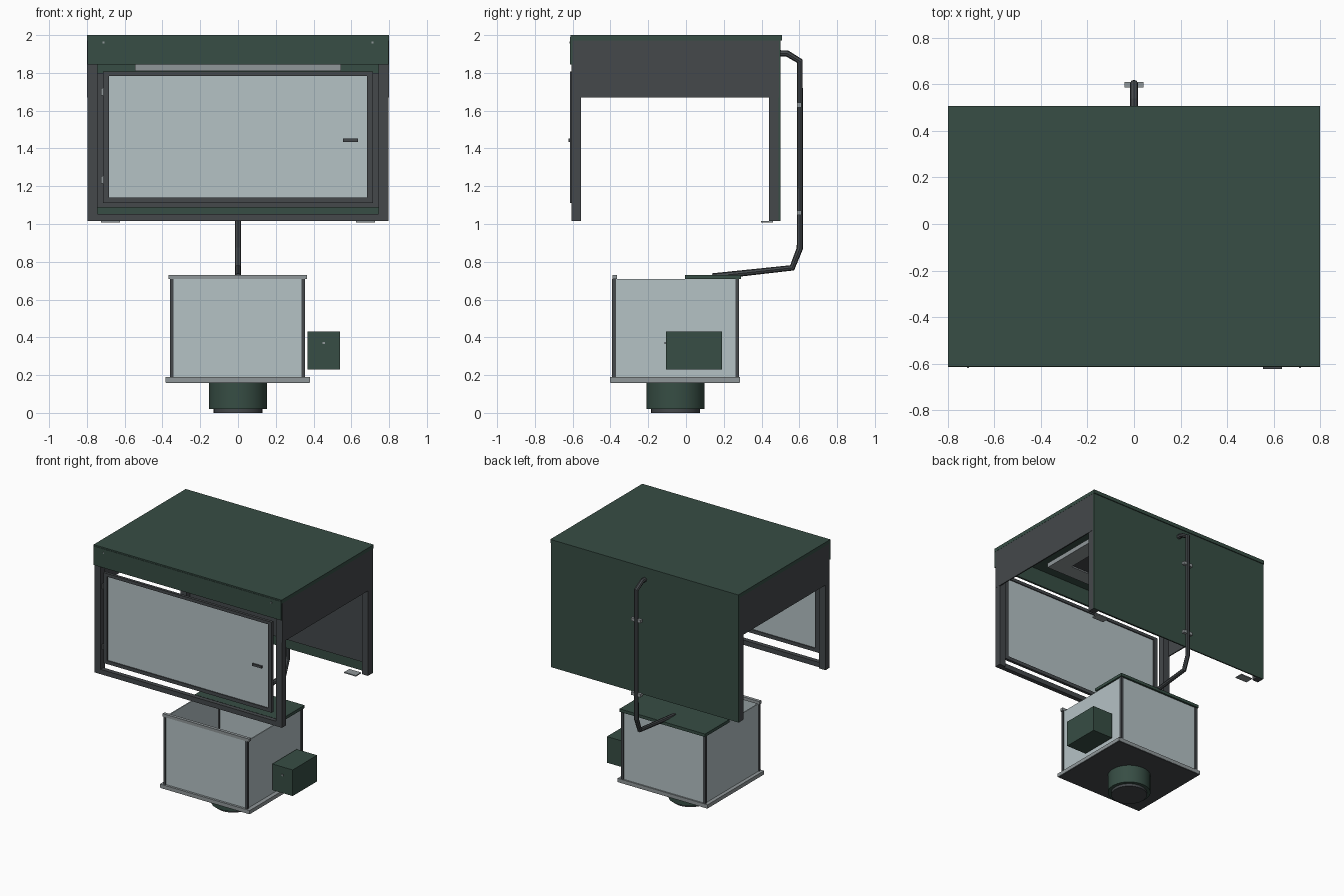
import bpy, bmesh
from mathutils import Vector

if "Cube" in bpy.data.objects:
    bpy.data.objects.remove(bpy.data.objects["Cube"])


def mat(name, rgb):
    m = bpy.data.materials.new(name)
    m.diffuse_color = (*rgb, 1)
    m.use_nodes = True
    m.node_tree.nodes["Principled BSDF"].inputs["Base Color"].default_value = m.diffuse_color
    return m


GREEN = mat("green_paint", (0.038, 0.075, 0.058))
DARK = mat("dark_frame", (0.058, 0.065, 0.07))
GLASS = mat("pale_glass", (0.46, 0.54, 0.56))
STEEL = mat("light_steel", (0.28, 0.31, 0.32))


def finish(name, bm, m):
    bmesh.ops.recalc_face_normals(bm, faces=bm.faces)
    me = bpy.data.meshes.new(name)
    bm.to_mesh(me)
    bm.free()
    ob = bpy.data.objects.new(name, me)
    bpy.context.collection.objects.link(ob)
    me.materials.append(m)
    return ob


def boxes(name, m, *spans):
    """One object from (x0, x1, y0, y1, z0, z1) blocks."""
    bm = bmesh.new()
    for x0, x1, y0, y1, z0, z1 in spans:
        vs = bmesh.ops.create_cube(bm, size=1)["verts"]
        for v in vs:
            v.co = Vector(((x0 + x1) / 2 + v.co.x * (x1 - x0),
                           (y0 + y1) / 2 + v.co.y * (y1 - y0),
                           (z0 + z1) / 2 + v.co.z * (z1 - z0)))
    return finish(name, bm, m)


def pair(name, m, x0, x1, *yz):
    """Block and its mirror image across x = 0."""
    return boxes(name, m, (x0, x1, *yz), (-x1, -x0, *yz))


def smooth(ob):
    bpy.ops.object.select_all(action='DESELECT')
    ob.select_set(True)
    bpy.context.view_layer.objects.active = ob
    bpy.ops.object.shade_smooth_by_angle()


def cylinder(name, m, c, r, z0, z1, n=40):
    bm = bmesh.new()
    bmesh.ops.create_cone(bm, cap_ends=True, segments=n, radius1=r, radius2=r, depth=z1 - z0)
    bmesh.ops.translate(bm, verts=bm.verts, vec=(c[0], c[1], (z0 + z1) / 2))
    ob = finish(name, bm, m)
    smooth(ob)
    return ob


# Cabinet shell
boxes("roof", GREEN, (-0.8, 0.8, -0.612, 0.507, 1.972, 2.0))
boxes("front_fascia", GREEN, (-0.798, 0.798, -0.615, -0.6, 1.845, 1.99))
boxes("back_panel", GREEN, (-0.798, 0.798, 0.49, 0.5, 1.015, 1.972))
boxes("back_liner", DARK, (-0.745, 0.745, 0.478, 0.49, 1.088, 1.8))
pair("side_panel", DARK, 0.79, 0.799, -0.602, 0.492, 1.67, 1.972)

# Cabinet frame
pair("front_post", DARK, 0.745, 0.798, -0.605, -0.555, 1.015, 1.972)
pair("back_post", DARK, 0.745, 0.797, 0.44, 0.49, 1.015, 1.972)
boxes("front_bottom_rail", DARK, (-0.745, 0.745, -0.605, -0.57, 1.015, 1.052))
pair("rear_mount_plate", STEEL, 0.625, 0.725, 0.397, 0.46, 1.007, 1.015)

# Ceiling lamp: light frame around a dark panel
boxes("lamp_frame", STEEL,
      (-0.545, 0.545, -0.32, -0.2, 1.81, 1.845), (-0.545, 0.545, 0.2, 0.32, 1.81, 1.845),
      (-0.545, -0.42, -0.2, 0.2, 1.81, 1.845), (0.42, 0.545, -0.2, 0.2, 1.81, 1.845))
boxes("lamp_panel", DARK, (-0.42, 0.42, -0.2, 0.2, 1.82, 1.84))

# Glazed front door
D = (-0.613, -0.592)
boxes("door_frame", DARK,
      (-0.716, -0.684, *D, 1.112, 1.808), (0.684, 0.716, *D, 1.112, 1.808),
      (-0.684, 0.684, *D, 1.112, 1.139), (-0.684, 0.684, *D, 1.784, 1.808))
boxes("door_glass", GLASS, (-0.688, 0.688, -0.605, -0.6, 1.135, 1.79))
boxes("door_handle", DARK, (0.555, 0.635, -0.622, -0.612, 1.434, 1.452))
boxes("door_hinges", STEEL, *[(-0.725, -0.716, -0.615, -0.6, z - 0.02, z + 0.02)
                              for z in (1.235, 1.7)])
pair("fascia_screws", STEEL, 0.708, 0.718, -0.618, -0.614, 1.955, 1.965)

# Drain pipe swept along a bent path
path = [(0.49, 1.903), (0.535, 1.903), (0.603, 1.862), (0.603, 0.872),
        (0.562, 0.768), (0.14, 0.722)]
cu = bpy.data.curves.new("drain_pipe", 'CURVE')
cu.dimensions = '3D'
sp = cu.splines.new('POLY')
sp.points.add(len(path) - 1)
for p, (y, z) in zip(sp.points, path):
    p.co = (0, y, z, 1)
cu.bevel_depth = 0.017
cu.bevel_resolution = 2
cu.use_fill_caps = True
cu.materials.append(DARK)
pipe = bpy.data.objects.new("drain_pipe", cu)
bpy.context.collection.objects.link(pipe)
sp.use_smooth = False
boxes("pipe_clamps", STEEL, *[(-0.04, 0.04, 0.587, 0.611, z - 0.012, z + 0.012)
                              for z in (1.06, 1.63)])

# Lower tank
boxes("tank_base", STEEL, (-0.383, 0.381, -0.402, 0.286, 0.162, 0.19))
boxes("tank_base_underside", DARK, (-0.38, 0.378, -0.399, 0.283, 0.159, 0.163))
boxes("tank_corner_posts", DARK, *[(x - 0.01, x + 0.01, y - 0.01, y + 0.01, 0.19, 0.708)
                                   for x in (-0.351, 0.345) for y in (-0.381, 0.271)])
boxes("tank_glass", GLASS,
      (-0.345, 0.34, -0.385, -0.377, 0.19, 0.708), (-0.345, 0.34, 0.267, 0.275, 0.19, 0.708),
      (-0.355, -0.347, -0.375, 0.265, 0.19, 0.708), (0.341, 0.349, -0.375, 0.265, 0.19, 0.708))
boxes("tank_front_rail", STEEL, (-0.368, 0.365, -0.39, -0.366, 0.708, 0.731))
boxes("tank_lid", GREEN, (-0.365, 0.362, -0.005, 0.29, 0.708, 0.731))

# Control box on the tank side
boxes("control_box", GREEN, (0.367, 0.54, -0.107, 0.19, 0.231, 0.432))
boxes("control_box_button", STEEL, (0.448, 0.46, -0.113, -0.106, 0.364, 0.376))

# Pump under the tank
C = (0, -0.055)
cylinder("pump_body", GREEN, C, 0.154, 0.02, 0.16)
cylinder("pump_foot", DARK, C, 0.129, 0.0, 0.022)
cylinder("pump_flange", DARK, C, 0.153, 0.188, 0.194)
